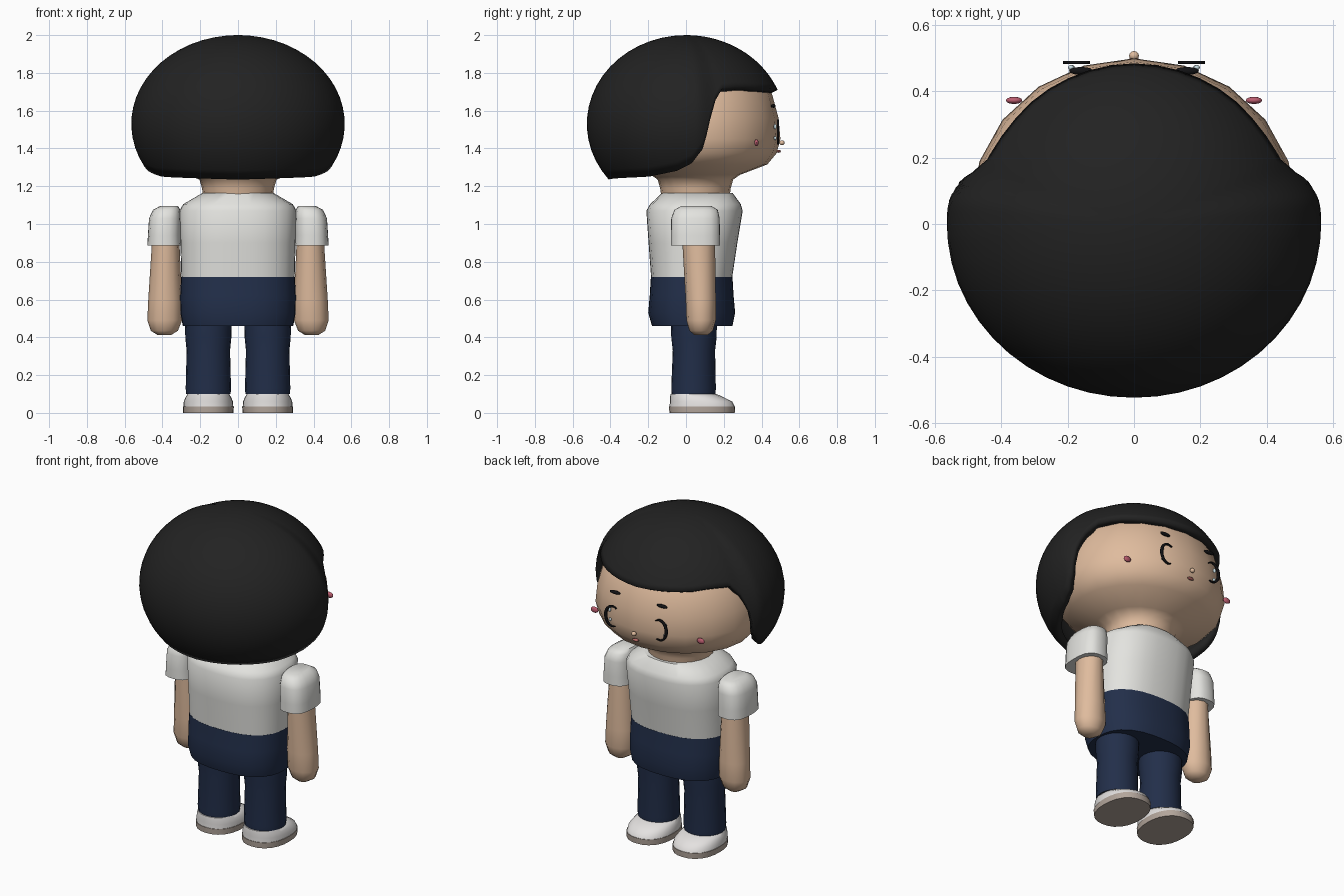
import bpy, bmesh
from math import sin, cos, asin, radians, pi, sqrt

cube = bpy.data.objects.get("Cube")
if cube:
    bpy.data.objects.remove(cube, do_unlink=True)


def material(name, *rgb):
    m = bpy.data.materials.new(name)
    m.use_nodes = True
    m.diffuse_color = (*rgb, 1)
    m.node_tree.nodes["Principled BSDF"].inputs["Base Color"].default_value = (*rgb, 1)
    return m


SKIN = material("skin", 0.74, 0.5, 0.34)
HAIR = material("black hair", 0.016, 0.016, 0.016)
SHIRT = material("white cloth", 0.77, 0.77, 0.74)
NAVY = material("navy cloth", 0.016, 0.028, 0.068)
SHOE = material("shoe white", 0.78, 0.76, 0.75)
SOLE = material("sole beige", 0.45, 0.38, 0.33)
BLUSH = material("blush pink", 0.5, 0.11, 0.16)
MOUTH = material("mouth red", 0.42, 0.13, 0.12)
INK = material("eye black", 0.006, 0.006, 0.007)
GLINT = material("eye glint", 0.6, 0.74, 0.78)


def finish(name, bm, mat, angle=40):
    bmesh.ops.recalc_face_normals(bm, faces=bm.faces)
    mesh = bpy.data.meshes.new(name)
    bm.to_mesh(mesh)
    bm.free()
    mesh.materials.append(mat)
    ob = bpy.data.objects.new(name, mesh)
    bpy.context.collection.objects.link(ob)
    bpy.ops.object.select_all(action='DESELECT')
    bpy.context.view_layer.objects.active = ob
    ob.select_set(True)
    bpy.ops.object.shade_smooth_by_angle(angle=radians(angle))
    return ob


def loft(name, mat, rings, sides=20, power=2.0, angle=40):
    """Stack of rounded rings, each (z, centre x, centre y, radius x, radius y)."""
    bm = bmesh.new()
    loops = []
    for z, cx, cy, rx, ry in rings:
        loop = []
        for i in range(sides):
            a = 2 * pi * i / sides
            k = (abs(cos(a)) ** power + abs(sin(a)) ** power) ** (-1 / power)
            loop.append(bm.verts.new((cx + rx * k * cos(a), cy + ry * k * sin(a), z)))
        loops.append(loop)
    for lo, hi in zip(loops, loops[1:]):
        for i in range(sides):
            j = (i + 1) % sides
            bm.faces.new((lo[i], lo[j], hi[j], hi[i]))
    bm.faces.new(loops[0])
    bm.faces.new(loops[-1])
    return finish(name, bm, mat, angle)


def blob(name, mat, centre, size):
    bm = bmesh.new()
    bmesh.ops.create_uvsphere(bm, u_segments=12, v_segments=8, radius=1)
    bmesh.ops.scale(bm, verts=bm.verts, vec=size)
    bmesh.ops.translate(bm, verts=bm.verts, vec=centre)
    return finish(name, bm, mat, 60)


def interpolate(points, x):
    for (x0, y0), (x1, y1) in zip(points, points[1:]):
        if x <= x1:
            return y0 + (y1 - y0) * (x - x0) / (x1 - x0)
    return points[-1][1]


# Head and neck, turned around an upright axis
head = [(1.14, .18), (1.19, .187), (1.235, .2), (1.26, .235), (1.315, .38), (1.375, .43),
        (1.45, .45), (1.56, .44), (1.69, .405), (1.8, .32), (1.88, .2), (1.91, .06)]
loft("head", SKIN, [(z, 0, .05, r * (1.02 if z < 1.25 else 1.09), r) for z, r in head],
     angle=60)

# Hair: egg-shaped shell whose lower edge rises from the nape to the fringe
EDGE = [(-90, 1.235), (-28, 1.25), (-6.5, 1.28), (3.6, 1.32), (10.4, 1.4), (14, 1.55),
        (17.5, 1.65), (23.5, 1.72), (38, 1.73), (51, 1.72), (90, 1.71)]
MID_Z, TALL, ROWS = 1.53, .47, 18


def hair_point(deg, side, t):
    low = asin((interpolate(EDGE, deg) - MID_Z) / TALL)
    lat = pi / 2 + (low - pi / 2) * t
    step = min(1, max(0, (deg - 6) / 14))
    wide = .565 - .035 * step * step * (3 - 2 * step)
    a = radians(deg)
    return (side * wide * cos(a) * cos(lat), .525 * sin(a) * cos(lat), MID_Z + TALL * sin(lat))


def build_hair():
    half = list(range(-90, -6, 7)) + list(range(-6, 26, 2)) + list(range(26, 91, 8))
    columns = [(d, 1) for d in half] + [(d, -1) for d in reversed(half[1:-1])]
    bm = bmesh.new()
    crown = bm.verts.new((0, 0, MID_Z + TALL))
    grid = [[bm.verts.new(hair_point(d, s, r / ROWS)) for r in range(1, ROWS + 1)]
            for d, s in columns]
    for i, col in enumerate(grid):
        nxt = grid[(i + 1) % len(grid)]
        bm.faces.new((crown, col[0], nxt[0]))
        for r in range(ROWS - 1):
            bm.faces.new((col[r], col[r + 1], nxt[r + 1], nxt[r]))
    ob = finish("hair", bm, HAIR, 50)
    shell = ob.modifiers.new("thickness", 'SOLIDIFY')
    shell.thickness = .045
    shell.offset = -1


build_hair()

# Shirt and trouser top
loft("shirt", SHIRT, [(.72, 0, .03, .3, .215), (.9, 0, .037, .305, .235), (1.07, 0, .045, .31, .255),
                      (1.105, 0, .05, .29, .24), (1.163, 0, .06, .19, .188)], 28, 2.5)
loft("trouser_top", NAVY, [(.46, 0, .033, .292, .213), (.53, 0, .03, .305, .23),
                           (.62, 0, .03, .306, .222), (.72, 0, .03, .301, .216)], 28, 2.5)


def eye_lash(name, side):
    """Flat crescent, thick on the outer side and tapered at both ends."""
    bm = bmesh.new()
    pairs = []
    for i in range(21):
        a = radians(-115 + 240 * i / 20)
        w = .004 + .013 * sin(pi * i / 20)
        pairs.append([bm.verts.new((side * (.163 + (.052 - k) * cos(a)), .487,
                                    1.487 + (.066 - k) * sin(a))) for k in (0, w)])
    for p, q in zip(pairs, pairs[1:]):
        bm.faces.new((p[0], q[0], q[1], p[1]))
    ob = finish(name, bm, INK)
    plate = ob.modifiers.new("thickness", 'SOLIDIFY')
    plate.thickness = .009
    plate.offset = 0


# Paired parts
for side, word in ((1, "left"), (-1, "right")):
    x = .157 * side
    loft(word + "_trouser_leg", NAVY, [(.1, x, .04, .118, .116), (.13, x, .04, .12, .118),
                                       (.33, x, .042, .115, .112), (.4, x, .042, .122, .12),
                                       (.5, x, .042, .124, .122)], 20)
    loft(word + "_sole", SOLE, [(0, x, .085, .133, .173), (.035, x, .085, .135, .175)], 24, 2.3)
    loft(word + "_shoe", SHOE, [(.035, x, .085, .132, .172), (.06, x, .08, .13, .165),
                                (.08, x, .06, .122, .145), (.1, x, .04, .11, .122)], 24, 2.3, 60)
    arm = [(.412, .39, .08, .035, .035), (.435, .39, .08, .072, .062), (.49, .388, .08, .092, .078),
           (.6, .386, .078, .089, .08), (.88, .383, .068, .074, .086), (1.0, .383, .065, .07, .085)]
    loft(word + "_arm", SKIN, [(z, cx * side, cy, rx, ry) for z, cx, cy, rx, ry in arm], 12, 2, 50)
    sleeve = [(.885, .39, .05, .09, .13), (.94, .39, .05, .087, .13), (1.03, .386, .05, .085, .128),
              (1.075, .378, .053, .072, .115), (1.095, .365, .055, .048, .08)]
    loft(word + "_sleeve", SHIRT, [(z, cx * side, cy, rx, ry) for z, cx, cy, rx, ry in sleeve],
         20, 2.8, 50)

    # Face details
    eye_lash(word + "_eye", side)
    blob(word + "_eye_glint_upper", GLINT, (.19 * side, .472, 1.515), (.009, .008, .014))
    blob(word + "_eye_glint_lower", GLINT, (.187 * side, .472, 1.455), (.008, .008, .01))
    blob(word + "_brow", INK, (.16 * side, .462, 1.625), (.036, .012, .01))
    blob(word + "_cheek", BLUSH, (.362 * side, .373, 1.43), (.025, .011, .018))

blob("nose", SKIN, (0, .508, 1.43), (.015, .014, .013))
blob("mouth", MOUTH, (0, .491, 1.385), (.022, .011, .008))
